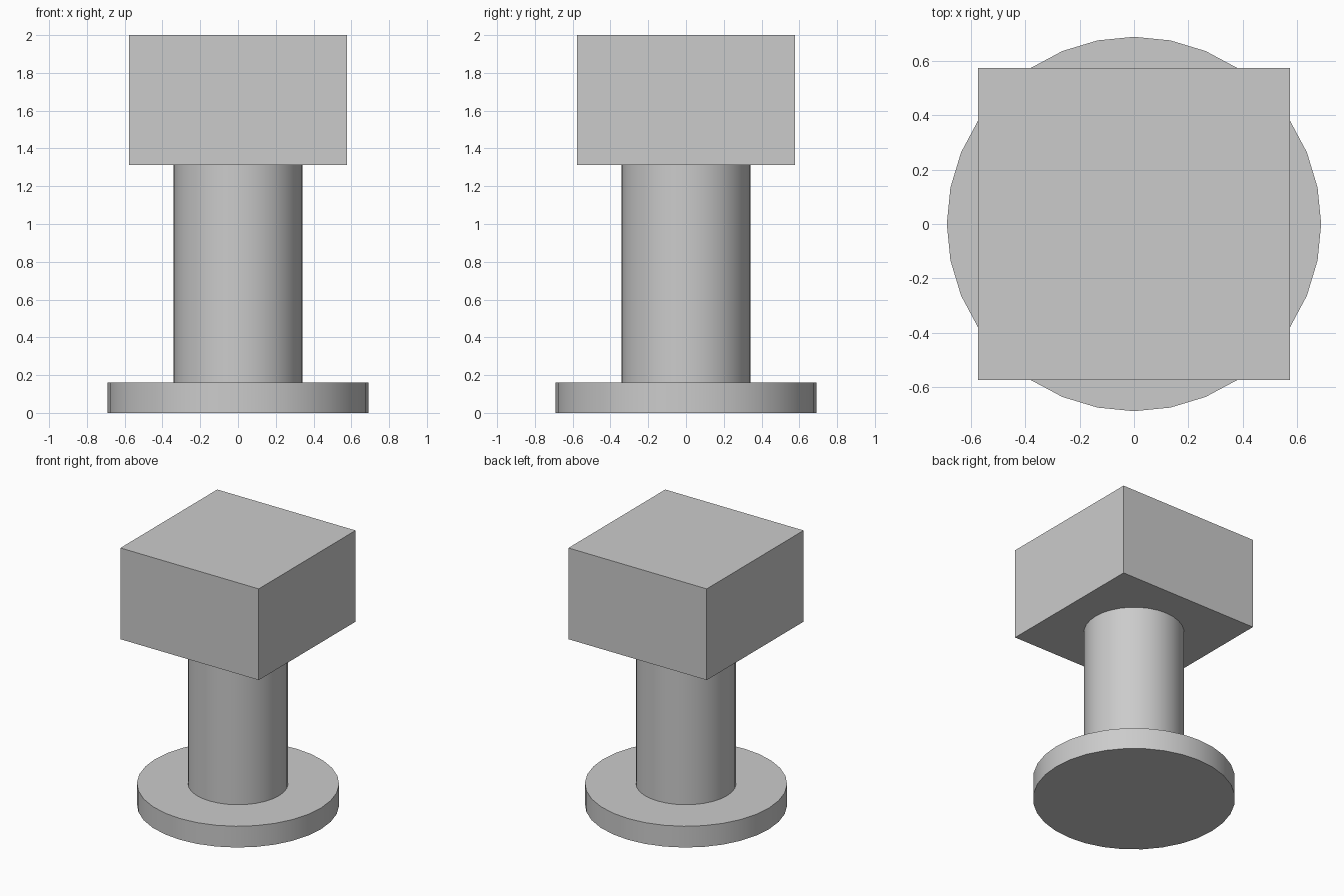
import bpy
import math

default_cube = bpy.data.objects.get("Cube")
if default_cube:
    bpy.data.objects.remove(default_cube, do_unlink=True)

# Single plain grey for every part
GREY = (0.6, 0.6, 0.6, 1)
grey = bpy.data.materials.new("plain_grey")
grey.use_nodes = True
grey.diffuse_color = GREY
grey.node_tree.nodes["Principled BSDF"].inputs["Base Color"].default_value = GREY

FLANGE_TOP = 0.16
HEAD_BOTTOM = 1.313
HEAD_TOP = 2.0
HEAD_WIDTH = 1.152


def finish(name):
    obj = bpy.context.object
    obj.name = obj.data.name = name
    obj.data.materials.append(grey)
    return obj


def disc(name, radius, bottom, top):
    bpy.ops.mesh.primitive_cylinder_add(
        vertices=32, radius=radius, depth=top - bottom,
        location=(0, 0, (bottom + top) / 2))
    bpy.ops.object.shade_smooth_by_angle(angle=math.radians(30))
    return finish(name)


# Round foot and the shaft standing on it
disc("base_flange", 0.69, 0, FLANGE_TOP)
disc("shaft", 0.342, FLANGE_TOP, HEAD_BOTTOM)

# Square block on top
bpy.ops.mesh.primitive_cube_add(size=1, location=(0, 0, (HEAD_BOTTOM + HEAD_TOP) / 2))
head = finish("square_head")
head.scale = (HEAD_WIDTH, HEAD_WIDTH, HEAD_TOP - HEAD_BOTTOM)
bpy.ops.object.transform_apply(location=False, rotation=False, scale=True)
